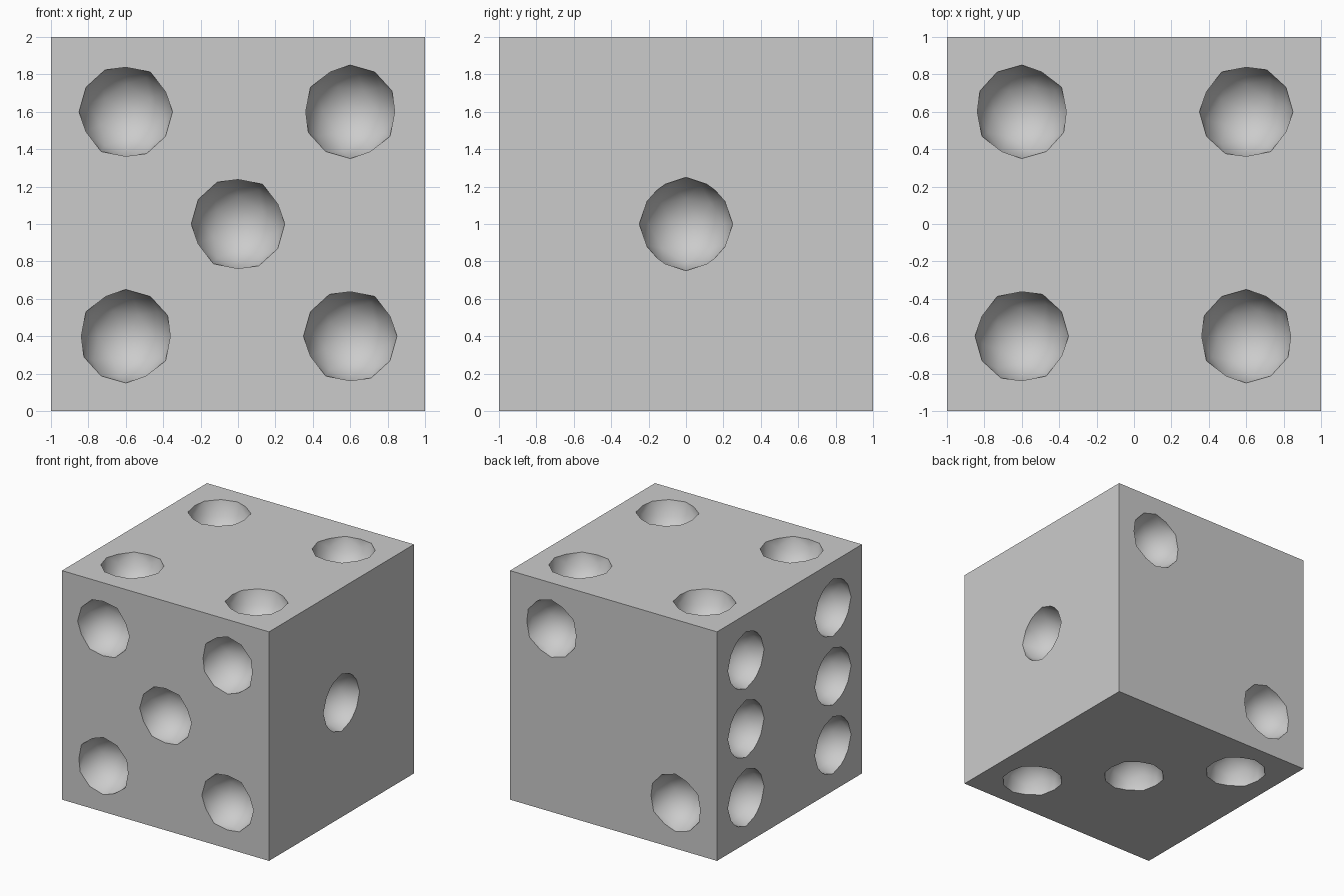
import bpy, bmesh, math
from mathutils import Matrix, Vector

if "Cube" in bpy.data.objects:
    bpy.data.objects.remove(bpy.data.objects["Cube"])

grey = bpy.data.materials.new("light_grey")
grey.diffuse_color = (0.6, 0.6, 0.6, 1)
grey.use_nodes = True
grey.node_tree.nodes["Principled BSDF"].inputs["Base Color"].default_value = grey.diffuse_color

P = 0.6   # pip spacing from face centre
R = 0.25  # pip radius
NONE = Matrix.Identity(4)
TURN_X = Matrix.Rotation(math.pi / 2, 4, 'X')
TURN_Y = Matrix.Rotation(math.pi / 2, 4, 'Y')
TURN_Z = Matrix.Rotation(math.pi / 2, 4, 'Z')


def make_object(name, bm):
    mesh = bpy.data.meshes.new(name)
    bm.to_mesh(mesh)
    bm.free()
    mesh.materials.append(grey)
    obj = bpy.data.objects.new(name, mesh)
    bpy.context.collection.objects.link(obj)
    return obj


# pips: centre and turn of each ball
pips = []
# front, five
pips += [((x, -1, 1 + z), TURN_Y) for x, z in ((-P, P), (0, 0), (P, -P))]
pips += [((x, -1, 1 + z), NONE) for x, z in ((P, P), (-P, -P))]
# back, two
pips += [((s * P, 1, 1 + s * P), NONE) for s in (-1, 1)]
# right, one
pips += [((1, 0, 1), NONE)]
# left, six
pips += [((-1, y, 1 + z), NONE) for y in (-P, P) for z in (-P, 0, P)]
# top, four
pips += [((s * P, -s * P, 2), TURN_X) for s in (-1, 1)]
pips += [((s * P, s * P, 2), TURN_Z @ TURN_X) for s in (-1, 1)]
# bottom, three
pips += [((s * P, -s * P, 0), TURN_X) for s in (-1, 0, 1)]

# pip cutter
bm = bmesh.new()
for centre, turn in pips:
    bmesh.ops.create_icosphere(bm, subdivisions=2, radius=R,
                               matrix=Matrix.Translation(Vector(centre)) @ turn)
cutter = make_object("pip_cutter", bm)

# cube body
bm = bmesh.new()
bmesh.ops.create_cube(bm, size=2, matrix=Matrix.Translation((0, 0, 1)))
die = make_object("die_body", bm)

# carve the pips
mod = die.modifiers.new("pips", 'BOOLEAN')
mod.operation = 'DIFFERENCE'
mod.solver = 'EXACT'
mod.object = cutter
bpy.ops.object.select_all(action='DESELECT')
die.select_set(True)
bpy.context.view_layer.objects.active = die
bpy.ops.object.modifier_apply(modifier=mod.name)
bpy.data.objects.remove(cutter)

# clean slivers on the rims, then smooth the hollows
bm = bmesh.new()
bm.from_mesh(die.data)
bmesh.ops.remove_doubles(bm, verts=bm.verts, dist=1e-4)
bm.to_mesh(die.data)
bm.free()
bpy.ops.object.shade_smooth_by_angle(angle=math.radians(30))
